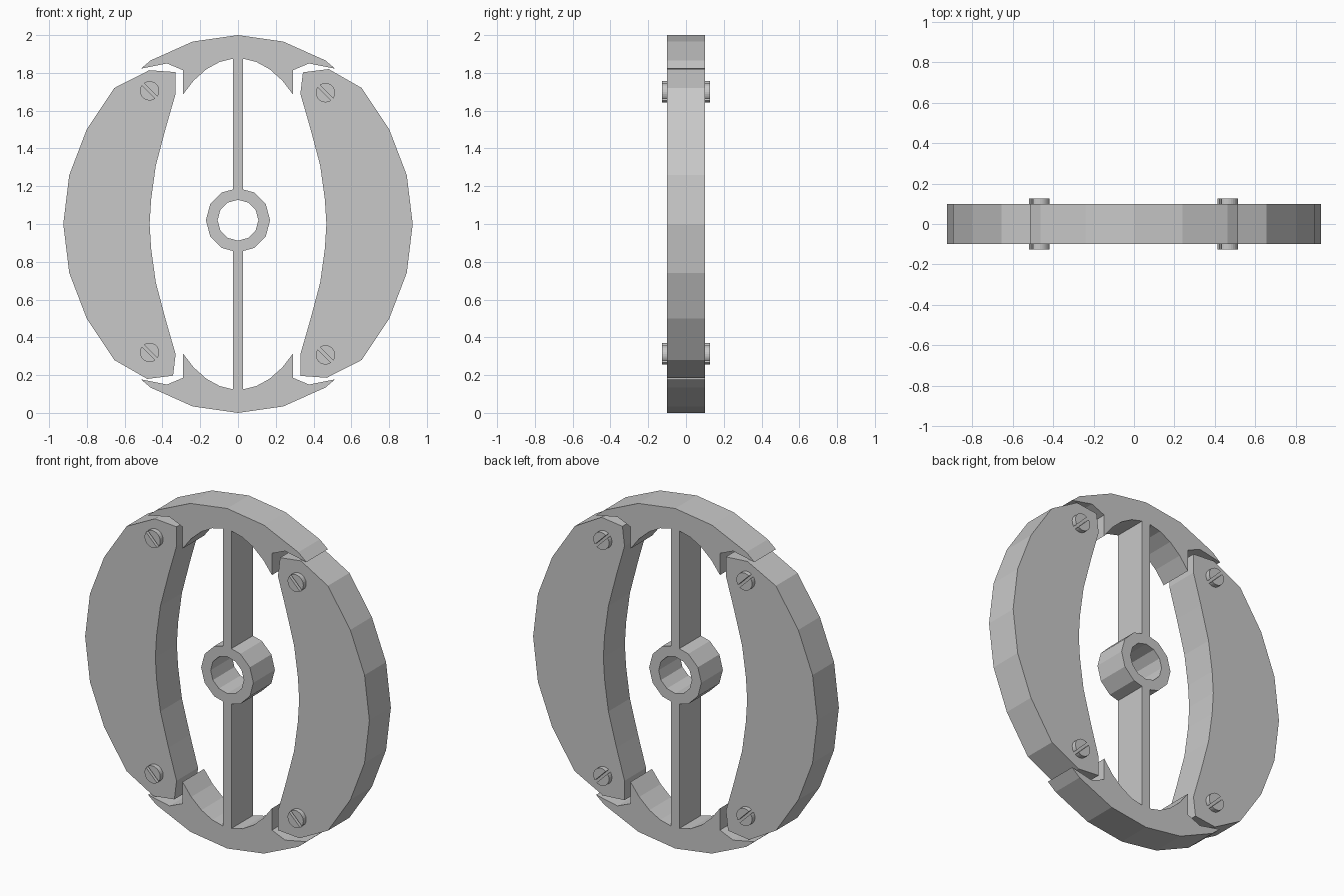
import bpy, bmesh
from math import sin, cos, asin, pi, radians

cube = bpy.data.objects.get("Cube")
if cube:
    bpy.data.objects.remove(cube, do_unlink=True)

metal = bpy.data.materials.new("light grey metal")
metal.use_nodes = True
grey = (0.58, 0.58, 0.58, 1)
metal.diffuse_color = grey
metal.node_tree.nodes["Principled BSDF"].inputs["Base Color"].default_value = grey

HALF = 0.1          # half thickness of the wheel
HUB_Z = 1.02
RIB = 0.027         # half width of the ribs


def plate(name, polygons, half=HALF):
    """Extrude joined xz polygons symmetrically along y into a solid."""
    bm = bmesh.new()
    for points in polygons:
        bm.faces.new([bm.verts.new((x, -half, z)) for x, z in points])
    bmesh.ops.remove_doubles(bm, verts=bm.verts, dist=1e-5)
    new = bmesh.ops.extrude_face_region(bm, geom=bm.faces[:])["geom"]
    verts = [v for v in new if isinstance(v, bmesh.types.BMVert)]
    bmesh.ops.translate(bm, verts=verts, vec=(0, 2 * half, 0))
    bmesh.ops.recalc_face_normals(bm, faces=bm.faces)
    mesh = bpy.data.meshes.new(name)
    bm.to_mesh(mesh)
    bm.free()
    mesh.materials.append(metal)
    obj = bpy.data.objects.new(name, mesh)
    bpy.context.collection.objects.link(obj)
    return obj


def oval(a, b, degrees, cz=1.0):
    return [(a * cos(radians(d)), cz + b * sin(radians(d))) for d in degrees]


def half_turn(points):
    return [(-x, 2 - z) for x, z in points]


def flip(points):
    return [(x, 2 - z) for x, z in points]


# Side weights: faceted oval outside, shallow arc inside, clipped ends
rim = oval(0.925, 1.0, range(-45, 46, 15))
rim[0], rim[-1] = (0.655, 0.28), (0.655, 1.72)
inner = [(0.33, 1.69), (0.382, 1.51), (0.435, 1.31), (0.46, 1.13)]
weight = (rim + [(0.48, 1.82), (0.344, 1.803)] + inner + [(0.468, 1.0)]
          + flip(inner)[::-1] + [(0.33, 0.196), (0.47, 0.186)])
plate("left_weight", [weight])
plate("right_weight", [half_turn(weight)])

# End caps: crescent with a hooked barb on each side
tip = [(0.515, 1.822)]
barb = [(0.376, 1.85), (0.291, 1.814), (0.291, 1.686)]
bore = oval(0.469, 0.877, (60, 69, 78)) + [(RIB, 1.875)]
side = tip + barb + bore
crown = oval(0.925, 1.0, range(120, 59, -15))
cap = side + [(-x, z) for x, z in reversed(side)] + crown
plate("top_cap", [cap])
plate("bottom_cap", [flip(cap)])

# Hub ring
SIDES = 12
angles = [i * 360 / SIDES for i in range(SIDES)]
outer = oval(0.17, 0.17, angles, HUB_Z)
hole = oval(0.108, 0.108, angles, HUB_Z)
plate("hub", [(outer[i - 1], outer[i], hole[i], hole[i - 1]) for i in range(SIDES)])

# Ribs joining the hub to the caps
for name, low, high in (("top_rib", HUB_Z + 0.162, 1.875),
                        ("bottom_rib", 0.125, HUB_Z - 0.162)):
    plate(name, [[(-RIB, low), (RIB, low), (RIB, high), (-RIB, high)]])

# Slotted screws: two half rounds either side of a diagonal slot
RADIUS, SLOT = 0.051, 0.008
start = asin(SLOT / RADIUS)
arc = [start + (pi - 2 * start) * i / 12 for i in range(13)]


def half_round(cx, cz, turn):
    return [(cx + RADIUS * cos(t + turn), cz + RADIUS * sin(t + turn)) for t in arc]


for name, x, z in (("top_left", 0.463, 1.695), ("bottom_left", 0.463, 0.307),
                   ("top_right", -0.468, 1.705), ("bottom_right", -0.468, 0.32)):
    plate(name + "_screw",
          [half_round(x, z, -pi / 4), half_round(x, z, 3 * pi / 4)], 0.127)
